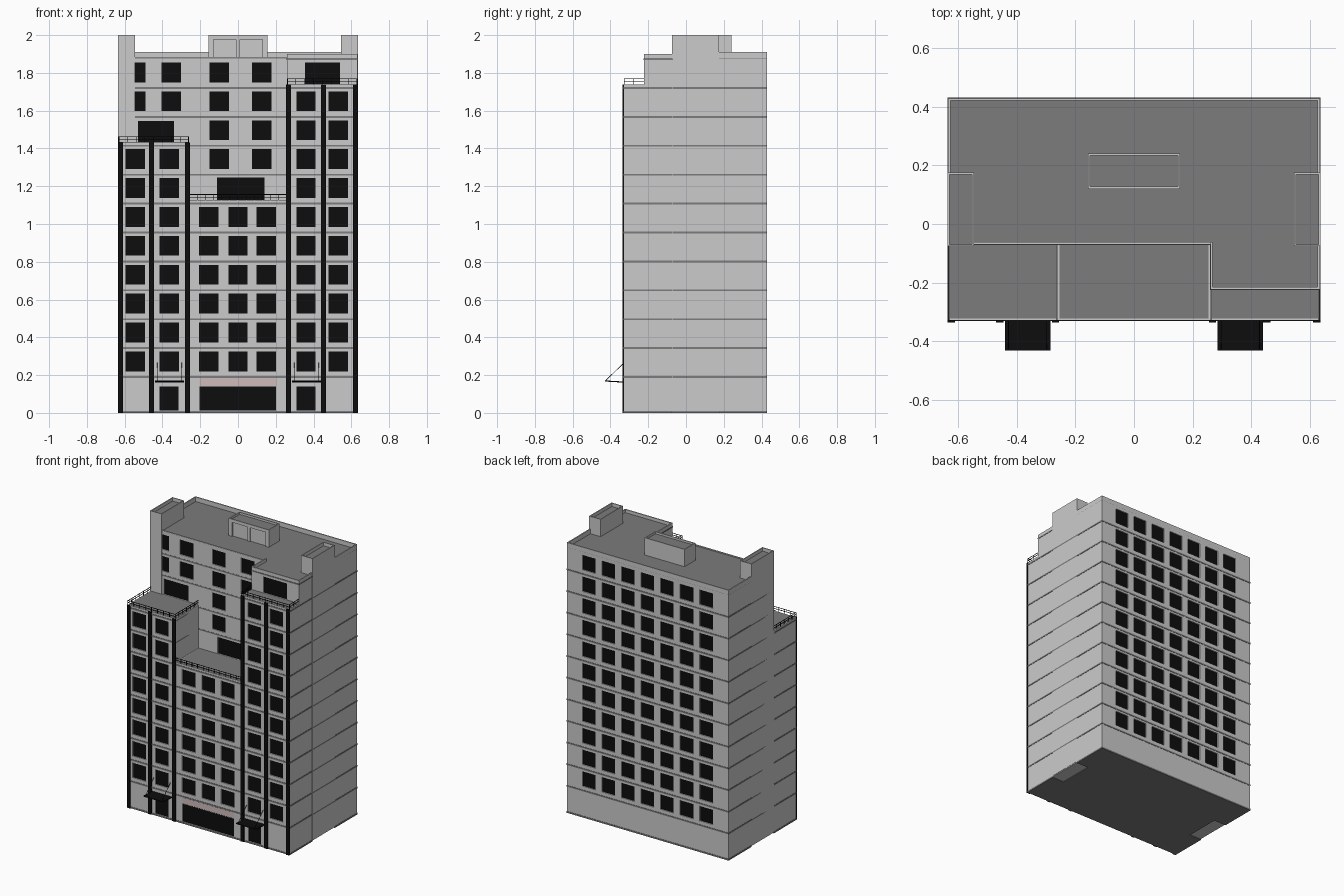
import bpy, bmesh, math
from mathutils import Vector

if "Cube" in bpy.data.objects:
    bpy.data.objects.remove(bpy.data.objects["Cube"])


def material(name, r, g, b):
    m = bpy.data.materials.new(name)
    m.diffuse_color = (r, g, b, 1)
    m.use_nodes = True
    m.node_tree.nodes["Principled BSDF"].inputs["Base Color"].default_value = m.diffuse_color
    return m


BLACK = material("black", 0.004, 0.004, 0.004)
SLAB = material("dark_grey", 0.2, 0.2, 0.2)
PINK = material("dusty_pink", 0.62, 0.5, 0.5)


def boxes(name, items, mat=None):
    """One object from many boxes (x0, x1, y0, y1, z0, z1)."""
    bm = bmesh.new()
    for x0, x1, y0, y1, z0, z1 in items:
        vs = bmesh.ops.create_cube(bm, size=1)["verts"]
        for v in vs:
            v.co = Vector((x1 if v.co.x > 0 else x0,
                           y1 if v.co.y > 0 else y0,
                           z1 if v.co.z > 0 else z0))
    me = bpy.data.meshes.new(name)
    bm.to_mesh(me)
    bm.free()
    ob = bpy.data.objects.new(name, me)
    bpy.context.collection.objects.link(ob)
    if mat:
        me.materials.append(mat)
    return ob


def cut(ob, items):
    """Subtract boxes from an object."""
    cutter = boxes("cutter", items)
    cutter.hide_render = True
    mod = ob.modifiers.new("openings", "BOOLEAN")
    mod.object = cutter
    mod.solver = "EXACT"
    bpy.context.view_layer.objects.active = ob
    bpy.ops.object.modifier_apply(modifier=mod.name)
    bpy.data.objects.remove(cutter)


def openings(ob, holes, y, s, mat=BLACK):
    """Recess holes (x0, x1, z0, z1) in the wall at y facing s, with panes."""
    d = 0.010
    cut(ob, [(a, b, min(y + s * .02, y - s * d), max(y + s * .02, y - s * d), c, e)
             for a, b, c, e in holes])
    p, q = sorted((y - s * d * .7, y - s * d * 1.3))
    boxes(ob.name + "_panes", [(a, b, p, q, c, e) for a, b, c, e in holes], mat)


STEP, W, H = 0.153, 0.103, 0.105


def level(i):
    return 0.19 + STEP * i


def grid(centres, rows, w=W):
    return [(c - w / 2, c + w / 2, .22 + STEP * r, .22 + STEP * r + H)
            for c in centres for r in rows]


F, M, B, S = -0.328, -0.07, 0.428, 0.633     # front, setback, back, side

# front blocks with stepped terraces
fronts = {
    "left_tower": (-S, -.26, 8, (-.543, -.365), [(-.415, -.315, .012, .14)]),
    "centre_block": (-.26, .26, 6, (-.155, 0, .15), [(-.205, .2, .012, .14)]),
    "right_tower": (.26, S, 10, (.36, .53), [(.31, .41, .012, .14)]),
}
for name, (x0, x1, n, cols, doors) in fronts.items():
    top = level(n) + .018
    ob = boxes(name, [(x0, x1, F, M, .005, top)])
    openings(ob, grid(cols, range(n)) + doors, F, -1)
    e0 = x0 - .002 if x0 < -.5 else x0
    e1 = x1 + .002 if x1 > .5 else x1
    boxes(name + "_floor_edges", [(e0, e1, F - .002, M - .005, level(i) - .005, level(i) + .005)
                                  for i in range(n + 1)], SLAB)
    boxes(name + "_terrace", [(x0 + .006, x1 - .006, F + .006, M, top - .002, top + .001)], SLAB)

    # terrace railing
    rt, t = top + .03, .0015
    rails, posts = [], []
    rails += [(x0, x1, F - t, F + t, z - t, z + t) for z in (rt, top + .016)]
    k = round((x1 - x0) / .045)
    posts += [(x0 + (x1 - x0) * j / k, F) for j in range(k + 1)]
    if n != 6:
        back = M if n == 8 else -.223
        for x in (x0 + .003, x1 - .003):
            rails += [(x - t, x + t, F, back, z - t, z + t) for z in (rt, top + .016)]
            k = round((back - F) / .045)
            posts += [(x, F + (back - F) * j / k) for j in range(1, k)]
    rails += [(x - t, x + t, y - t, y + t, top, rt) for x, y in posts]
    boxes(name + "_railing", rails, BLACK)

# main block with windows on the back and above the terraces
roof = level(11) + .004
main = boxes("main_block", [(-S, S, M, B, .005, roof)])
openings(main, grid([.46 - STEP * i for i in range(7)], range(11)), B, 1)
main.name = "main_front"
openings(main, grid((-.3525,), (9, 10)) + grid((-.10, .125), (7, 8, 9, 10))
         + grid((-.5175,), (9, 10), .055)
         + [(-.53, -.34, 1.434, 1.545), (-.11, .14, 1.128, 1.245)], M, -1)
main.name = "main_block"
boxes("main_floor_edges", [(-S - .002, S + .002, M - .001, B + .002, level(i) - .005, level(i) + .005)
                           for i in range(11)], SLAB)
boxes("main_roof", [(-S, S, M, B, roof - .002, roof + .001)], SLAB)

# upper right block behind the top terrace
upper = boxes("upper_block", [(.26, S, -.223, M, 1.738, roof)])
openings(upper, [(.355, .54, 1.74, 1.855)], -.223, -1)
boxes("upper_roof", [(.26, S, -.223, M, roof - .002, roof + .001)], SLAB)
boxes("upper_floor_edge", [(.258, S + .002, -.225, M, level(11) - .005, level(11) + .003)], SLAB)

# roof parapets
p = .008
boxes("roof_parapet", [
    (-S, S, B - p, B, roof, 1.91),
    (-S, -S + p, .17, B - p, roof, 1.91),
    (S - p, S, .17, B - p, roof, 1.91),
    (-.55, .26, M, M + p, roof, 1.884),
    (.26, .26 + p, -.223, M + p, roof, 1.9),
    (.26 + p, S, -.223, -.223 + p, roof, 1.9),
    (S - p, S, -.223 + p, M, roof, 1.9)])

# side shafts rising above the roof, with sunken tops
for name, a, b in (("left_shaft", -.635, -.545), ("right_shaft", .545, .635)):
    shaft = boxes(name, [(a, b, -.075, .175, .011, 2)])
    cut(shaft, [(a + .006, b - .006, -.069, .169, 1.975, 2.1)])
    boxes(name + "_roof", [(a + .006, b - .006, -.069, .169, 1.97, 1.976)], SLAB)

# rooftop machine room
room = boxes("machine_room", [(-.157, .157, .12, .24, roof - .003, 2)])
cut(room, [(-.15, .15, .127, .233, 1.985, 2.1)])
boxes("machine_room_roof", [(-.15, .15, .127, .233, 1.98, 1.986)], SLAB)
cut(room, [(-.13, -.01, .1, .128, roof, 1.977), (.01, .13, .1, .128, roof, 1.977)])

# ground plate, notched at the shafts
boxes("ground_plate", [(-.54, .54, F - .002, B + .002, 0, .011)]
      + [(s * .54 if s > 0 else -.635, .635 if s > 0 else -.54, y0, y1, 0, .011)
         for s in (-1, 1) for y0, y1 in ((F - .002, -.075), (.175, B + .002))], SLAB)

# black pilasters on the front
boxes("pilasters", [(x, x + .025, F - .008, F + .001, 0, z)
                    for z, xs in ((1.432, (-.635, -.47, -.28)), (1.738, (.255, .44, .61)))
                    for x in xs], BLACK)

# panel over the main entrance
boxes("entrance_panel", [(-.205, .2, F - .001, F + .004, .142, .184)], PINK)


def rod(name, a, b, r=.0015):
    a, b = Vector(a), Vector(b)
    bpy.ops.mesh.primitive_cylinder_add(vertices=6, radius=r, depth=(b - a).length,
                                        location=(a + b) / 2)
    ob = bpy.context.object
    ob.name = name
    ob.rotation_euler = (b - a).to_track_quat("Z", "Y").to_euler()
    ob.data.materials.append(BLACK)


# entrance canopies with tie rods
for s in (-1, 1):
    c = s * .3625
    canopy = boxes("canopy", [(c - .0775, c + .0775, -.43, F, .160, .166)], BLACK)
    for v in canopy.data.vertices:
        if v.co.y < -.4:
            v.co.z += .006
    for dx in (-.065, .065):
        rod("canopy_rod", (c + dx, -.427, .17), (c + dx, F, .265))
